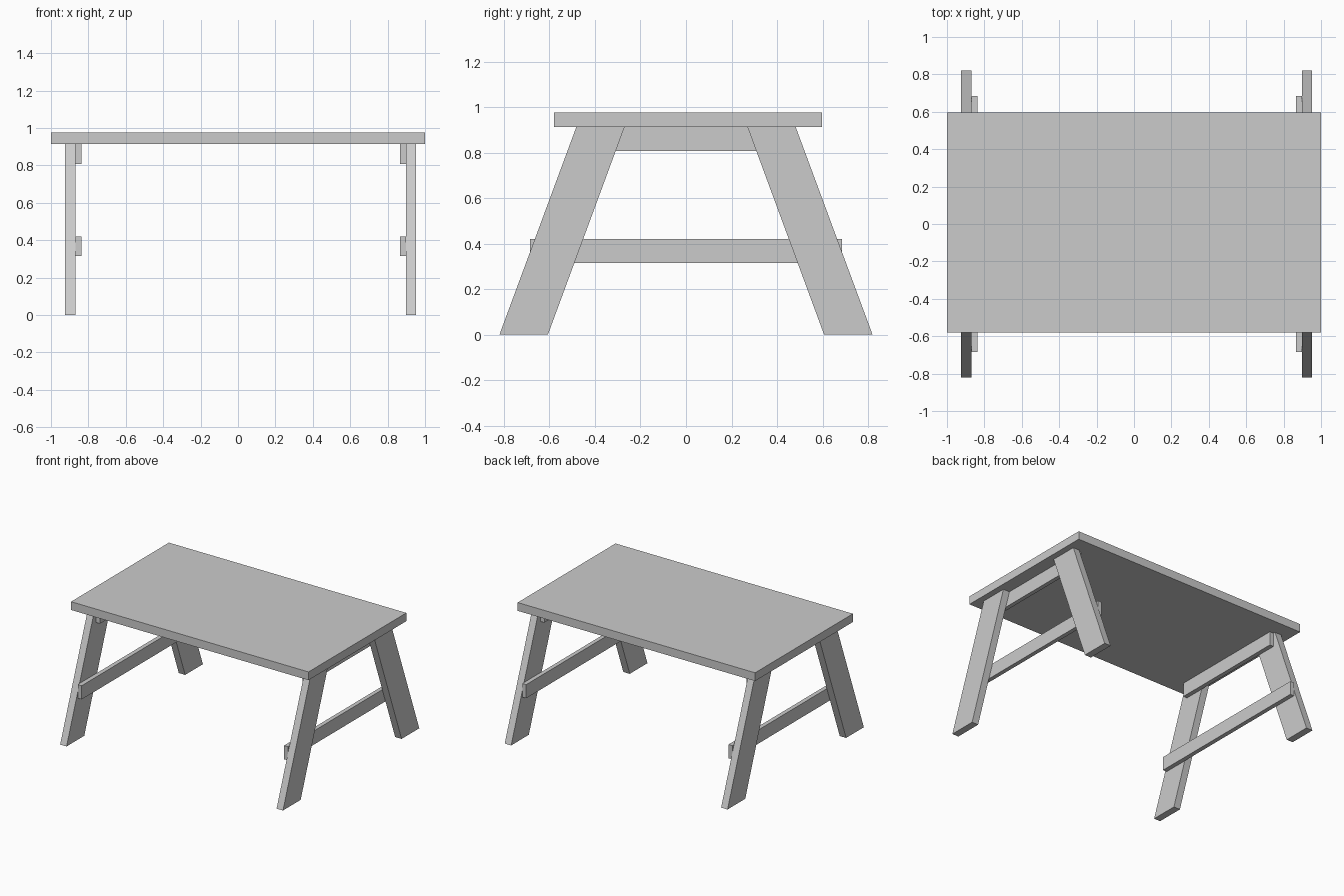
import bpy
import bmesh

if "Cube" in bpy.data.objects:
    bpy.data.objects.remove(bpy.data.objects["Cube"])


def prism(name, profile, x0, x1):
    """Extrude a (y, z) outline along x from x0 to x1."""
    bm = bmesh.new()
    face = bm.faces.new([bm.verts.new((x0, y, z)) for y, z in profile])
    ext = bmesh.ops.extrude_face_region(bm, geom=[face])
    verts = [v for v in ext["geom"] if isinstance(v, bmesh.types.BMVert)]
    bmesh.ops.translate(bm, verts=verts, vec=(x1 - x0, 0, 0))
    bmesh.ops.recalc_face_normals(bm, faces=bm.faces)
    mesh = bpy.data.meshes.new(name)
    bm.to_mesh(mesh)
    bm.free()
    obj = bpy.data.objects.new(name, mesh)
    bpy.context.collection.objects.link(obj)
    return obj


def board(name, x0, x1, y0, y1, z0, z1):
    return prism(name, [(y0, z0), (y1, z0), (y1, z1), (y0, z1)], x0, x1)


UNDERSIDE = 0.913

# Table top, very slightly off centre front to back
board("table_top", -1.0, 1.0, -0.58, 0.597, UNDERSIDE, 0.976)

# Each end: a pair of splayed legs with two rails on the inner face
ends = {
    "left": ((-0.924, -0.87), (-0.87, -0.837)),
    "right": ((0.899, 0.953), (0.867, 0.899)),
}
for side, (leg_x, rail_x) in ends.items():
    for place, s in (("front", -1), ("back", 1)):
        outline = [(s * 0.82, 0), (s * 0.607, 0),
                   (s * 0.27, UNDERSIDE), (s * 0.482, UNDERSIDE)]
        prism(f"{place}_{side}_leg", outline, *leg_x)
    board(f"{side}_upper_rail", *rail_x, -0.465, 0.465, 0.808, UNDERSIDE)
    board(f"{side}_lower_rail", *rail_x, -0.685, 0.685, 0.316, 0.42)
